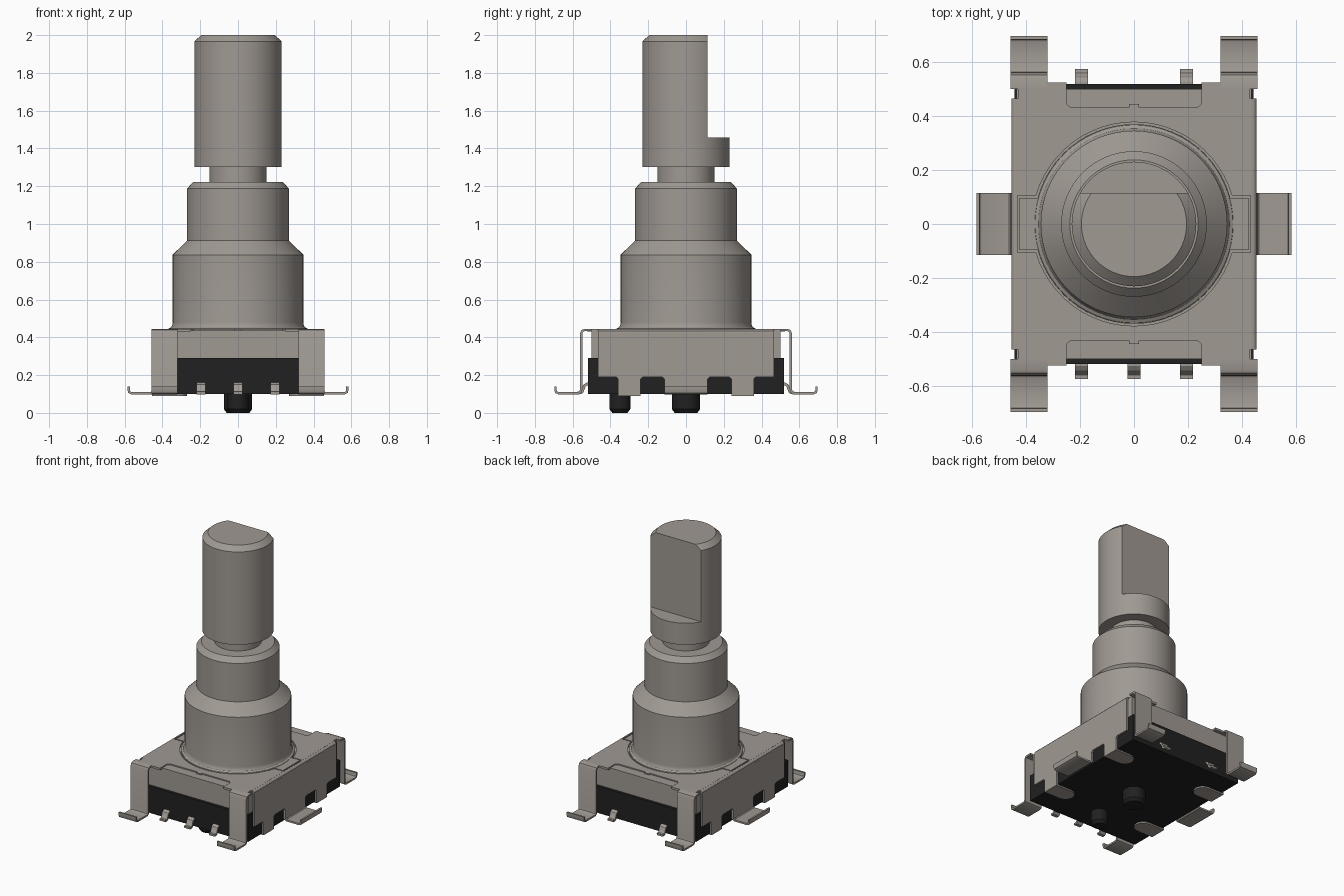
import bpy, bmesh, math
from mathutils import Matrix, Vector

cube = bpy.data.objects.get("Cube")
if cube:
    bpy.data.objects.remove(cube, do_unlink=True)


def material(name, rgb, rough):
    m = bpy.data.materials.new(name)
    m.use_nodes = True
    m.diffuse_color = (*rgb, 1)
    b = m.node_tree.nodes["Principled BSDF"]
    b.inputs["Base Color"].default_value = (*rgb, 1)
    b.inputs["Roughness"].default_value = rough
    return m


METAL = material("warm grey metal", (0.35, 0.32, 0.29), 0.5)
BLACK = material("black plastic", (0.015, 0.015, 0.015), 0.6)
parts = []


def finish(name, bm, mat):
    bmesh.ops.remove_doubles(bm, verts=bm.verts[:], dist=1e-5)
    bmesh.ops.recalc_face_normals(bm, faces=bm.faces[:])
    me = bpy.data.meshes.new(name)
    bm.to_mesh(me)
    bm.free()
    me.materials.clear()
    me.materials.append(mat)
    ob = bpy.data.objects.new(name, me)
    bpy.context.collection.objects.link(ob)
    parts.append(ob)
    return ob


def box(name, lo, hi, mat):
    bm = bmesh.new()
    lo, hi = Vector(lo), Vector(hi)
    bmesh.ops.create_cube(bm, size=1, matrix=Matrix.Translation((lo + hi) / 2)
                          @ Matrix.Diagonal((*(hi - lo), 1)))
    return finish(name, bm, mat)


def lathe(name, profile, mat, y=0, cut_y=None, n=64):
    """Revolve (radius, z) points about z; optionally slice a flat at cut_y."""
    bm = bmesh.new()
    rings = [[bm.verts.new((r * math.cos(2 * math.pi * i / n),
                            y + r * math.sin(2 * math.pi * i / n), z))
              for i in range(n)] for r, z in profile]
    for a, b in zip(rings, rings[1:]):
        for i in range(n):
            j = (i + 1) % n
            bm.faces.new((a[i], a[j], b[j], b[i]))
    bm.faces.new(rings[0][::-1])
    bm.faces.new(rings[-1])
    if cut_y is not None:
        res = bmesh.ops.bisect_plane(bm, geom=bm.verts[:] + bm.edges[:] + bm.faces[:],
                                     plane_co=(0, cut_y, 0), plane_no=(0, 1, 0), clear_outer=True)
        rim = [e for e in res["geom_cut"] if isinstance(e, bmesh.types.BMEdge)]
        bmesh.ops.holes_fill(bm, edges=[e for e in rim if e.is_valid and e.is_boundary], sides=0)
    return finish(name, bm, mat)


# Extrusion frames: profile plane xy, yz or xz, extruded along the third axis
FRAMES = {
    "z": Matrix.Identity(4),
    "x": Matrix(((0, 0, 1, 0), (1, 0, 0, 0), (0, 1, 0, 0), (0, 0, 0, 1))),
    "y": Matrix(((1, 0, 0, 0), (0, 0, -1, 0), (0, 1, 0, 0), (0, 0, 0, 1))),
}


def extrude(name, loops, axis, lo, hi, mat):
    """Extrude outlines (later loops are holes) along an axis from lo to hi."""
    cu = bpy.data.curves.new(name, "CURVE")
    cu.dimensions = "2D"
    cu.fill_mode = "BOTH"
    cu.extrude = (hi - lo) / 2
    for pts in loops:
        s = cu.splines.new("POLY")
        s.points.add(len(pts) - 1)
        for p, (u, v) in zip(s.points, pts):
            p.co = (u, v, 0, 1)
        s.use_cyclic_u = True
    tmp = bpy.data.objects.new("temp", cu)
    bpy.context.collection.objects.link(tmp)
    bpy.context.view_layer.update()
    dg = bpy.context.evaluated_depsgraph_get()
    me = bpy.data.meshes.new_from_object(tmp.evaluated_get(dg))
    bm = bmesh.new()
    bm.from_mesh(me)
    bpy.data.objects.remove(tmp, do_unlink=True)
    bpy.data.meshes.remove(me)
    mid = (lo + hi) / 2
    shift = {"x": (mid, 0, 0), "y": (0, mid, 0), "z": (0, 0, mid)}[axis]
    bmesh.ops.transform(bm, matrix=Matrix.Translation(shift) @ FRAMES[axis], verts=bm.verts[:])
    return finish(name, bm, mat)


def band(path, t):
    """Outline of a bent sheet of thickness t along a path."""
    pts = [Vector(p) for p in path]
    left, right = [], []
    for i, p in enumerate(pts):
        d0 = (p - pts[i - 1]).normalized() if i else (pts[1] - p).normalized()
        d1 = (pts[i + 1] - p).normalized() if i < len(pts) - 1 else d0
        n0, n1 = Vector((-d0.y, d0.x)), Vector((-d1.y, d1.x))
        m = (n0 + n1).normalized()
        m *= t / 2 / m.dot(n0)
        left.append(tuple(p + m))
        right.append(tuple(p - m))
    return left + right[::-1]


def flip(pts, s):
    return [(u * s, v) for u, v in pts]


def keyhole(r, tx, ty, n=24):
    """Circle with a rectangular ear on each side."""
    a = math.asin(ty / r)
    arc = [(r * math.cos(t), r * math.sin(t))
           for t in (a + (math.pi - 2 * a) * i / n for i in range(n + 1))]
    half = arc + [(-tx, ty)]
    return [(tx, ty)] + half + [(-x, -y) for x, y in [(tx, ty)] + half]


# Plastic base and locating pegs
box("base_body", (-0.443, -0.52, 0.1), (0.443, 0.52, 0.29), BLACK)
for name, r, y in (("centre_peg", 0.075, 0), ("front_peg", 0.055, -0.35)):
    lathe(name, [(r - 0.015, 0), (r, 0.02), (r, 0.11)], BLACK, y, n=32)

# Metal cover: inner block, then top sheet with notched ends and a keyed hole
box("cover_block", (-0.435, -0.5, 0.29), (0.435, 0.5, 0.437), METAL)
corner = [(0.437, 0.465), (0.43, 0.465), (0.43, 0.5), (0.41, 0.525), (0.25, 0.525),
          (0.25, 0.445), (0.235, 0.432), (0.018, 0.432), (0.018, 0.445)]
back = corner + flip(corner, -1)[::-1]
extrude("top_sheet", [back + [(-x, -y) for x, y in back], keyhole(0.378, 0.432, 0.105)],
        "z", 0.43, 0.445, METAL)
extrude("bushing_flange", [keyhole(0.37, 0.424, 0.097)], "z", 0.425, 0.445, METAL)

# Side walls with feet between the windows
wall_half = [(0.465, 0.422), (0.465, 0.19), (0.37, 0.19), (0.36, 0.18), (0.36, 0.1),
             (0.24, 0.1), (0.24, 0.18), (0.23, 0.19), (0.125, 0.19), (0.115, 0.18), (0.115, 0.115)]
wall = wall_half + flip(wall_half, -1)[::-1]
bend = [(0.435, 0.4385), (0.443, 0.4365), (0.448, 0.431), (0.449, 0.42)]
side_foot = [(0.449, 0.13), (0.452, 0.112), (0.462, 0.104), (0.565, 0.104),
             (0.576, 0.11), (0.579, 0.12), (0.579, 0.14)]
leg = [(0.5, 0.439), (0.535, 0.439), (0.549, 0.434), (0.555, 0.42), (0.555, 0.125),
       (0.559, 0.11), (0.57, 0.104), (0.675, 0.104), (0.687, 0.109), (0.691, 0.12), (0.691, 0.14)]
pin = [(0.5, 0.153), (0.525, 0.153), (0.537, 0.145), (0.549, 0.113), (0.558, 0.106), (0.575, 0.105)]

for s, side in ((1, "left"), (-1, "right")):
    x0, x1 = sorted((s * 0.443, s * 0.455))
    extrude(f"{side}_wall", [wall], "x", x0, x1, METAL)
    extrude(f"{side}_wall_bend", [flip(band(bend, 0.012), s)], "y", -0.465, 0.465, METAL)
    extrude(f"{side}_foot", [flip(band(side_foot, 0.012), s)], "y", -0.115, 0.115, METAL)
    # Clinch tabs folded under the base
    for y, end in ((-0.3, "front"), (0.3, "back")):
        tip = [(s * (0.33 - 0.06 * math.sin(t)), y + 0.06 * math.cos(t))
               for t in (math.pi * i / 10 for i in range(11))]
        extrude(f"{side}_{end}_clinch_tab", [[(s * 0.455, y + 0.06)] + tip + [(s * 0.455, y - 0.06)]],
                "z", 0.09, 0.102, METAL)

# Corner legs and terminal pins at both ends
for s, end, pins in ((-1, "front", (-0.195, 0, 0.195)), (1, "back", (-0.195, 0.195))):
    for x0, side in ((0.32, "left"), (-0.458, "right")):
        extrude(f"{end}_{side}_leg", [flip(band(leg, 0.012), s)], "x", x0, x0 + 0.138, METAL)
    for i, x in enumerate(pins):
        extrude(f"{end}_pin_{i + 1}", [flip(band(pin, 0.014), s)], "x", x - 0.024, x + 0.024, METAL)

# Stepped bushing and neck
lathe("bushing", [(0.37, 0.44), (0.367, 0.447), (0.355, 0.453), (0.348, 0.465), (0.346, 0.48),
                  (0.346, 0.837), (0.27, 0.912), (0.27, 1.187), (0.238, 1.222)], METAL)
lathe("shaft_neck", [(0.152, 1.2), (0.152, 1.31)], METAL)

# Shaft with a flat on the back of its upper part
lathe("shaft_collar", [(0.231, 1.302), (0.231, 1.457)], METAL)
lathe("shaft_flatted", [(0.231, 1.457), (0.231, 1.967), (0.195, 2.0)], METAL, cut_y=0.115)

bpy.ops.object.select_all(action="DESELECT")
for ob in parts:
    ob.select_set(True)
bpy.context.view_layer.objects.active = parts[0]
bpy.ops.object.shade_smooth_by_angle(angle=math.radians(32))
